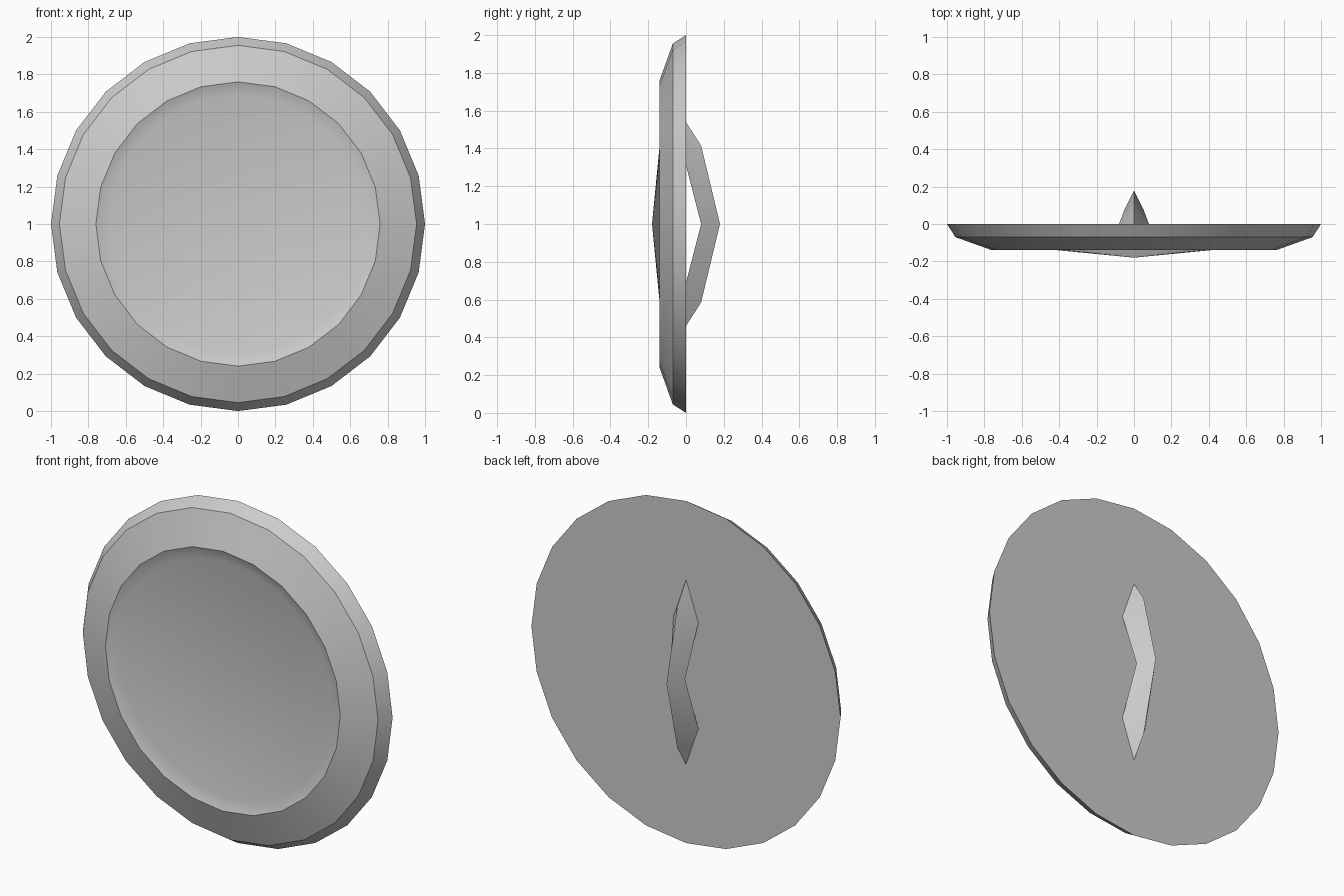
import bpy, bmesh
from math import sin, cos, pi

if "Cube" in bpy.data.objects:
    bpy.data.objects.remove(bpy.data.objects["Cube"], do_unlink=True)

SIDES = 24
CENTRE_Z = 1.0

grey = bpy.data.materials.new("plain grey")
grey.use_nodes = True
colour = (0.6, 0.6, 0.6, 1)
grey.diffuse_color = colour
grey.node_tree.nodes["Principled BSDF"].inputs["Base Color"].default_value = colour


def finish(name, bm):
    """Turn the bmesh into a smooth object with sharp creases."""
    bmesh.ops.recalc_face_normals(bm, faces=bm.faces)
    mesh = bpy.data.meshes.new(name)
    bm.to_mesh(mesh)
    bm.free()
    mesh.materials.append(grey)
    obj = bpy.data.objects.new(name, mesh)
    bpy.context.collection.objects.link(obj)
    obj.location.z = CENTRE_Z
    bpy.ops.object.select_all(action='DESELECT')
    obj.select_set(True)
    bpy.context.view_layer.objects.active = obj
    bpy.ops.object.shade_smooth_by_angle(angle=pi / 6)
    return obj


# Shield disc: flat back, two bevelled bands, recess and shallow central cone
bm = bmesh.new()
profile = [(1.0, 0.0), (0.955, -0.07), (0.76, -0.14), (0.69, -0.113)]
rings = [[bm.verts.new((r * sin(2 * pi * i / SIDES), y, r * cos(2 * pi * i / SIDES)))
          for i in range(SIDES)] for r, y in profile]
boss = bm.verts.new((0, -0.18, 0))
bm.faces.new(rings[0])
for i in range(SIDES):
    j = (i + 1) % SIDES
    for a, b in zip(rings, rings[1:]):
        bm.faces.new((a[i], a[j], b[j], b[i]))
    bm.faces.new((rings[-1][i], rings[-1][j], boss))
finish("shield_disc", bm)

# Grip: triangular section with a ridge along the outside, pointed at both ends
bm = bmesh.new()
ridge = [bm.verts.new((0, y, z)) for y, z in
         [(0, 0.54), (0.08, 0.415), (0.18, 0), (0.08, -0.415), (0, -0.54)]]
edges = [[bm.verts.new((side * x, y, z)) for x, y, z in
          [(0.08, 0, 0.31), (0.05, 0.08, 0), (0.08, 0, -0.31)]] for side in (-1, 1)]
for e in edges:
    bm.faces.new((ridge[0], ridge[1], e[0]))
    bm.faces.new((ridge[1], ridge[2], e[1], e[0]))
    bm.faces.new((ridge[2], ridge[3], e[2], e[1]))
    bm.faces.new((ridge[3], ridge[4], e[2]))
left, right = edges
for k in range(2):
    bm.faces.new((left[k], left[k + 1], right[k + 1], right[k]))
# Feet resting on the back of the disc
bm.faces.new((ridge[0], left[0], right[0]))
bm.faces.new((ridge[4], left[2], right[2]))
finish("back_grip", bm)
